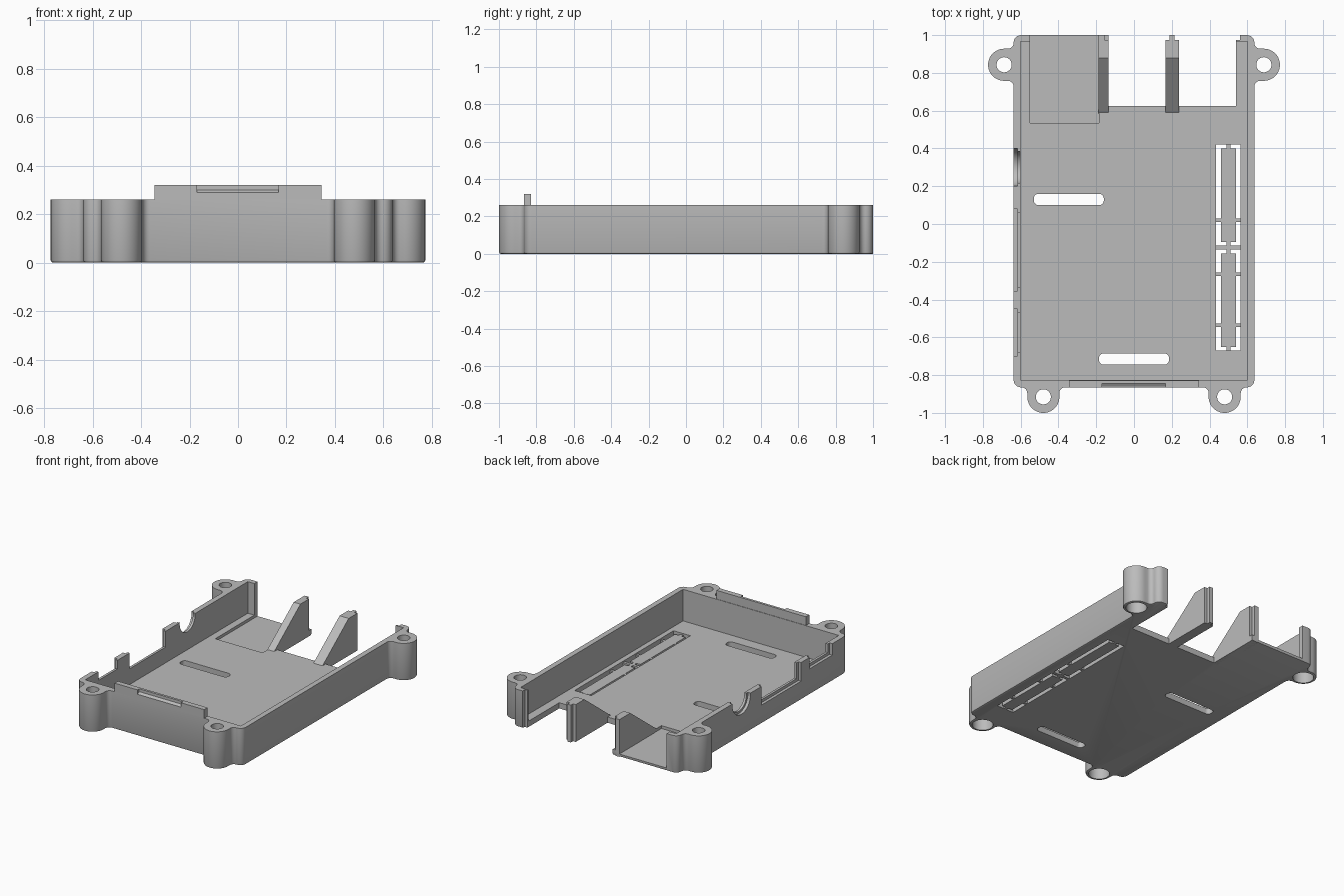
import bpy, bmesh, math
from mathutils import Vector, Matrix

if "Cube" in bpy.data.objects:
    bpy.data.objects.remove(bpy.data.objects["Cube"], do_unlink=True)

grey = bpy.data.materials.new("plain_grey")
grey.use_nodes = True
COLOUR = (0.5, 0.5, 0.5, 1)
grey.diffuse_color = COLOUR
grey.node_tree.nodes["Principled BSDF"].inputs["Base Color"].default_value = COLOUR

HX, FRONT, BACK = 0.6375, -0.865, 1.0      # outer shell
INNER_X, INNER_FRONT = 0.6, -0.825         # inside of the walls
TOP, FLOOR = 0.26, 0.04
EAR_OUT, EAR_R, FLARE, CORNER = 0.05, 0.085, 0.03, 0.04
EAR_X, EAR_Y = 0.48, 0.843


def prism(name, points, low, high, axis="z", chamfer=0):
    """Extrude a 2D outline along z, or a (y, z) outline along x."""
    place = (lambda p, h: (p[0], p[1], h)) if axis == "z" else (lambda p, h: (h, p[0], p[1]))
    bm = bmesh.new()
    face = bm.faces.new([bm.verts.new(place(p, low)) for p in points])
    rim = list(face.edges)
    new = bmesh.ops.extrude_face_region(bm, geom=[face], use_keep_orig=True)["geom"]
    shift = Vector(place((0, 0), high - low))
    bmesh.ops.translate(bm, vec=shift, verts=[v for v in new if isinstance(v, bmesh.types.BMVert)])
    bmesh.ops.recalc_face_normals(bm, faces=bm.faces)
    if chamfer:
        bmesh.ops.bevel(bm, geom=rim, offset=chamfer, segments=2, profile=0.5, affect="EDGES")
    mesh = bpy.data.meshes.new(name)
    bm.to_mesh(mesh)
    bm.free()
    mesh.materials.append(grey)
    obj = bpy.data.objects.new(name, mesh)
    bpy.context.collection.objects.link(obj)
    return obj


def box(name, x0, x1, y0, y1, z0, z1):
    return prism(name, [(x0, y0), (x1, y0), (x1, y1), (x0, y1)], z0, z1)


def arc(cx, cy, r, start, end, steps):
    angles = [math.radians(start + (end - start) * i / steps) for i in range(steps + 1)]
    return [(cx + r * math.cos(a), cy + r * math.sin(a)) for a in angles]


def cylinder(name, cx, cy, r, low, high, axis="z"):
    return prism(name, arc(cx, cy, r, 0, 360, 40)[:-1], low, high, axis)


def cut(target, cutter):
    cutter.hide_render = True
    mod = target.modifiers.new("cut", "BOOLEAN")
    mod.operation, mod.solver, mod.object = "DIFFERENCE", "EXACT", cutter
    bpy.context.view_layer.objects.active = target
    bpy.ops.object.modifier_apply(modifier=mod.name)
    bpy.data.objects.remove(cutter, do_unlink=True)


def ear(x, y, turn):
    """Screw ear outline with flared roots; drawn pointing to -y, then turned."""
    side = EAR_R + FLARE
    pts = (arc(-side, -FLARE, FLARE, 90, 0, 6)
           + arc(0, -EAR_OUT, EAR_R, 180, 360, 24)
           + arc(side, -FLARE, FLARE, 180, 90, 6))
    spin = Matrix.Rotation(math.radians(turn), 2)
    return [tuple(spin @ Vector(p) + Vector((x, y))) for p in pts]


def corner(sx, y, inward, start):
    return arc(sx * (HX - CORNER), y + inward * CORNER, CORNER, start, start + 90, 6)


# Tray shell with four ears, one continuous outline
outline = (corner(-1, FRONT, 1, 180) + ear(-EAR_X, FRONT, 0) + ear(EAR_X, FRONT, 0)
           + corner(1, FRONT, 1, 270) + ear(HX, EAR_Y, 90)
           + corner(1, BACK, -1, 0) + corner(-1, BACK, -1, 90) + ear(-HX, EAR_Y, 270))
tray = prism("tray", outline, 0, TOP, chamfer=0.01)

# Cavity, open back, floor cutout, sunken floor and stepped back stub
cut(tray, box("cavity", -INNER_X, INNER_X, INNER_FRONT, 0.965, FLOOR, 1))
cut(tray, box("back_opening", -0.55, 0.54, 0.9, 1.1, FLOOR, 1))
cut(tray, box("floor_cutout", -0.135, 0.54, 0.625, 1.1, -1, 1))
cut(tray, box("sunken_floor", -0.55, -0.185, 0.535, 1.1, 0.02, 1))
cut(tray, box("stub_step", 0.5, 0.56, 0.975, 1.1, -1, 1))

# Screw holes, wider from below
for sx in (-1, 1):
    for x, y in ((sx * EAR_X, FRONT - EAR_OUT), (sx * (HX + EAR_OUT), EAR_Y)):
        cut(tray, cylinder("screw_hole", x, y, 0.04, -1, 1))
        cut(tray, cylinder("counterbore", x, y, 0.066, -1, 0.12))

# Rounded floor slots
for x, y in ((-0.345, 0.13), (0, -0.715)):
    w, h, r = 0.185, 0.03, 0.024
    slot = (arc(x + w - r, y + h - r, r, 0, 90, 5) + arc(x - w + r, y + h - r, r, 90, 180, 5)
            + arc(x - w + r, y - h + r, r, 180, 270, 5) + arc(x + w - r, y - h + r, r, 270, 360, 5))
    cut(tray, prism("slot", slot, -1, 1))

# Port notches in the -x wall: outer recess plus smaller opening through
for y0, y1, z in ((-0.70, -0.45, 0.18), (-0.355, 0.08, 0.13)):
    cut(tray, box("port_recess", -1, -0.617, y0, y1, z, 1))
    cut(tray, box("port_opening", -1, -0.5, y0 + 0.02, y1 - 0.02, z + 0.02, 1))
cut(tray, cylinder("jack_recess", 0.3, 0.25, 0.1, -1, -0.617, "x"))
cut(tray, cylinder("jack_opening", 0.3, 0.25, 0.085, -1, -0.5, "x"))

# Pin window with two break-out plates held by thin bridges
WX0, WX1, WY0, WY1 = 0.435, 0.565, -0.67, 0.42
cut(tray, box("pin_window", WX0, WX1, WY0, WY1, -1, 1))
for y0, y1 in ((-0.65, -0.155), (-0.095, 0.4)):
    box("breakout_plate", 0.46, 0.54, y0, y1, 0, 0.03)
for y in (0.02, -0.265, -0.535):
    for x0, x1 in ((WX0, 0.46), (0.54, WX1)):
        box("side_bridge", x0, x1, y - 0.009, y + 0.009, 0, 0.03)
box("middle_bridge", WX0, WX1, -0.135, -0.115, 0, 0.03)
for y0, y1 in ((WY0, -0.65), (-0.155, -0.135), (-0.115, -0.095), (0.4, WY1)):
    box("end_bridge", 0.49, 0.512, y0, y1, 0, 0.03)

# Sloped ribs between the rear ports, each with a narrow rear lip
slope = [(0.585, 0.035), (0.62, 0.035), (0.62, 0), (0.975, 0), (0.975, TOP), (0.88, TOP)]
for x0, x1, lip0, lip1 in ((-0.187, -0.135, -0.187, -0.155), (0.167, 0.237, 0.188, 0.215)):
    prism("rib", slope, x0, x1, "x")
    box("rib_lip", lip0, lip1, 0.975, 1.0, 0, TOP)

# Raised front tab with a finger notch
tab = box("front_tab", -0.345, 0.345, FRONT, -0.828, TOP, 0.32)
notch = [(-0.88, 0.288), (-0.86, 0.29), (-0.845, 0.3), (-0.845, 0.4), (-0.88, 0.4)]
cut(tab, prism("finger_notch", notch, -0.17, 0.167, "x"))

# Smooth the curved walls, keep the edges sharp
bpy.ops.object.select_all(action="DESELECT")
tray.select_set(True)
bpy.context.view_layer.objects.active = tray
bpy.ops.object.shade_smooth_by_angle(angle=math.radians(30))
